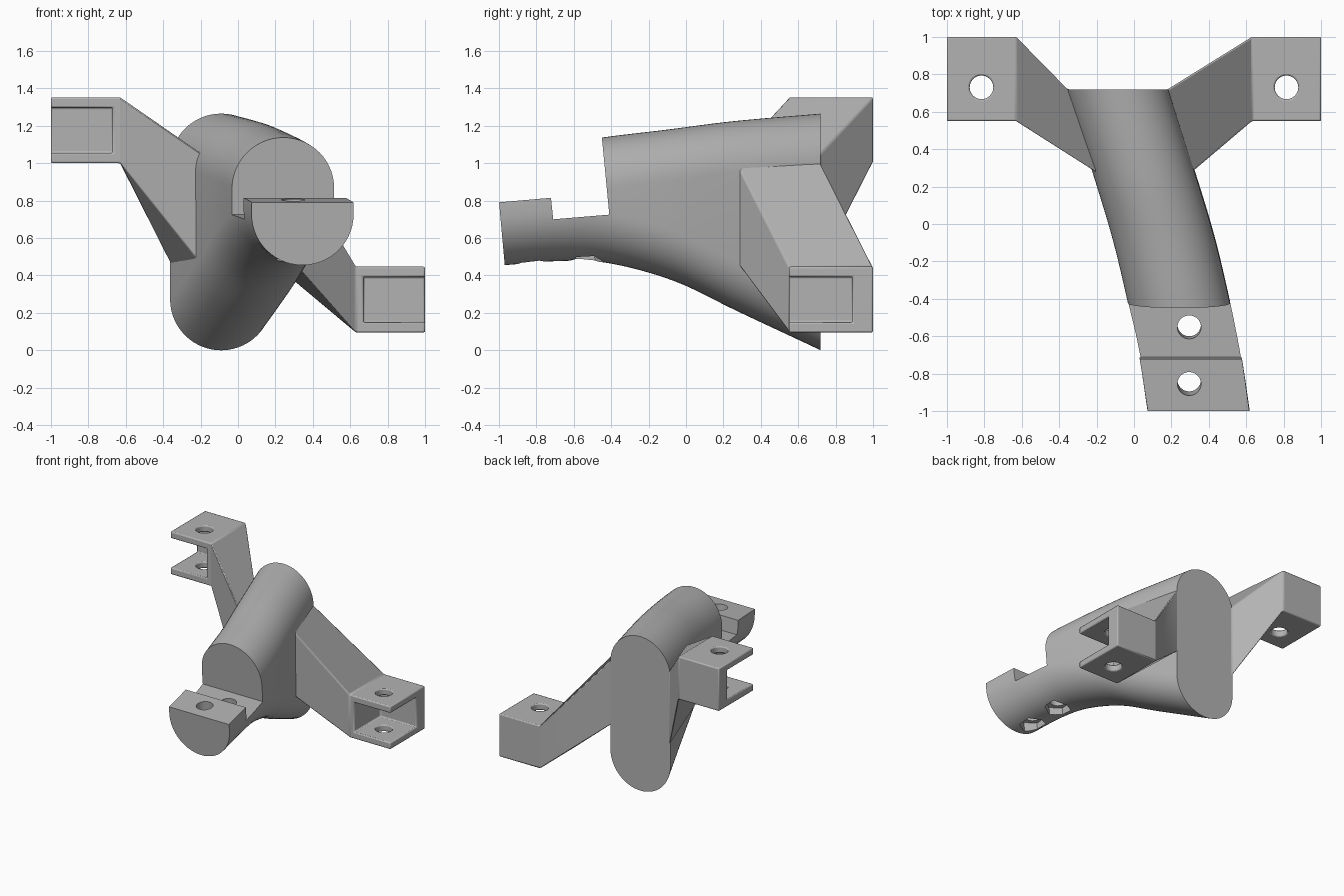
import bpy, bmesh, math
from mathutils import Vector, Matrix

cube = bpy.data.objects.get("Cube")
if cube:
    bpy.data.objects.remove(cube, do_unlink=True)

grey = bpy.data.materials.new("plain_grey")
grey.use_nodes = True
colour = (0.45, 0.45, 0.45, 1)
grey.diffuse_color = colour
grey.node_tree.nodes["Principled BSDF"].inputs["Base Color"].default_value = colour


def finish(name, bm):
    bmesh.ops.recalc_face_normals(bm, faces=bm.faces)
    mesh = bpy.data.meshes.new(name)
    bm.to_mesh(mesh)
    bm.free()
    mesh.materials.append(grey)
    ob = bpy.data.objects.new(name, mesh)
    bpy.context.collection.objects.link(ob)
    return ob


def loft(name, rings):
    """Skin a list of equal-length closed rings and cap both ends."""
    bm = bmesh.new()
    loops = [[bm.verts.new(p) for p in ring] for ring in rings]
    for a, b in zip(loops, loops[1:]):
        for i in range(len(a)):
            j = (i + 1) % len(a)
            bm.faces.new((a[i], a[j], b[j], b[i]))
    bm.faces.new(loops[0])
    bm.faces.new(loops[-1])
    return finish(name, bm)


def box(name, lo, hi):
    return loft(name, [[(x, lo[1], lo[2]), (x, hi[1], lo[2]), (x, hi[1], hi[2]), (x, lo[1], hi[2])]
                       for x in (lo[0], hi[0])])


def rod(name, centre, radius, depth, sides=40, tilt=0.0):
    bm = bmesh.new()
    bmesh.ops.create_cone(bm, cap_ends=True, segments=sides, radius1=radius, radius2=radius, depth=depth,
                          matrix=Matrix.Translation(centre) @ Matrix.Rotation(tilt, 4, 'X'))
    return finish(name, bm)


def activate(ob):
    bpy.ops.object.select_all(action='DESELECT')
    ob.select_set(True)
    bpy.context.view_layer.objects.active = ob


def cut(ob, cutters):
    for c in cutters:
        c.hide_render = True
        mod = ob.modifiers.new("cut", 'BOOLEAN')
        mod.operation = 'DIFFERENCE'
        mod.solver = 'EXACT'
        mod.object = c
        activate(ob)
        bpy.ops.object.modifier_apply(modifier=mod.name)
        bpy.data.objects.remove(c, do_unlink=True)


def smooth(ob):
    activate(ob)
    bpy.ops.object.shade_smooth_by_angle(angle=math.radians(30))


def catmull(keys, steps):
    pts = [Vector(k) for k in keys]
    pts = [2 * pts[0] - pts[1]] + pts + [2 * pts[-1] - pts[-2]]
    out = []
    for i in range(1, len(pts) - 2):
        a, b, c, d = pts[i - 1:i + 3]
        for s in range(steps):
            t = s / steps
            out.append(0.5 * (2 * b + (c - a) * t + (2 * a - 5 * b + 4 * c - d) * t ** 2
                              + (3 * b - a - 3 * c + d) * t ** 3))
    return out + [pts[-2]]


# Body: slot-shaped section (y, centre x, top z, bottom z) swept to a near circle
stations = [(0.72, -0.09, 1.265, 0.0), (0.27, 0.055, 1.225, 0.205), (-0.08, 0.16, 1.18, 0.37),
            (-0.43, 0.243, 1.137, 0.465), (-0.7, 0.3, 1.09, 0.477), (-0.995, 0.345, 1.03, 0.455)]
RADIUS, HALF = 0.273, 28
rings = []
for y, cx, top, bottom in catmull(stations, 6):
    mid = (top + bottom) / 2
    stretch = (top - bottom) / 2 - RADIUS
    lean = 0.09 * (0.72 - y) / 1.7
    ring = []
    for side in (1, -1):
        for i in range(HALF + 1):
            a = math.pi * i / HALF
            x = side * RADIUS * math.cos(a)
            z = side * (RADIUS * math.sin(a) + stretch)
            ring.append((cx + x, y - lean * z, mid + z))
    rings.append(ring)
body = loft("body", rings)

# Stepped flats at the front end
step = [(-0.41, 0.725), (-0.71, 0.70), (-0.722, 0.815), (-1.1, 0.782), (-1.1, 1.4), (-0.475, 1.4)]
cutters = [loft("step_cutter", [[(x, y, z) for y, z in step] for x in (-0.6, 1.2)])]

# Bolt holes and hexagonal nut pockets through the flats
TILT = math.radians(5)
for y in (-0.55, -0.845):
    cutters.append(rod("hole_cutter", (0.295, y, 0.7), 0.063, 0.9, tilt=TILT))
    cutters.append(rod("nut_cutter", (0.295, y + 0.02, 0.4), 0.1, 0.3, sides=6, tilt=TILT))
cut(body, cutters)
smooth(body)


# Arms: a clevis block tapering into the side of the body
def arm(name, side, block_z, root_z, root_back, root_front):
    def section(back, front, y0, y1, zs):
        return [(front, y0, zs[0]), (back, y1, zs[0]), (back, y1, zs[1]), (front, y0, zs[1])]
    inset = -0.14 * side
    ob = loft(name, [section(side, side, 0.55, 1.0, block_z),
                     section(0.63 * side, 0.63 * side, 0.55, 1.0, block_z),
                     section(root_back, root_front, 0.27, 0.72, root_z),
                     section(root_back + inset, root_front + inset, 0.28, 0.71, root_z)])
    # pocket open to the front and the outer side, plus a vertical bolt hole
    xs = sorted((0.67 * side, 1.1 * side))
    lo, hi = block_z
    cut(ob, [box("pocket_cutter", (xs[0], 0.4, lo + 0.055), (xs[1], 0.89, hi - 0.055)),
             rod("hole_cutter", (0.815 * side, 0.73, (lo + hi) / 2), 0.063, 0.8)])
    bevel = ob.modifiers.new("soft_edges", 'BEVEL')
    bevel.width = 0.009
    bevel.segments = 2
    bevel.limit_method = 'ANGLE'
    bevel.angle_limit = math.radians(40)
    smooth(ob)


arm("right_arm", -1, (1.0, 1.352), (0.45, 1.05), -0.355, -0.19)
arm("left_arm", 1, (0.095, 0.447), (0.47, 1.0), 0.18, 0.30)
